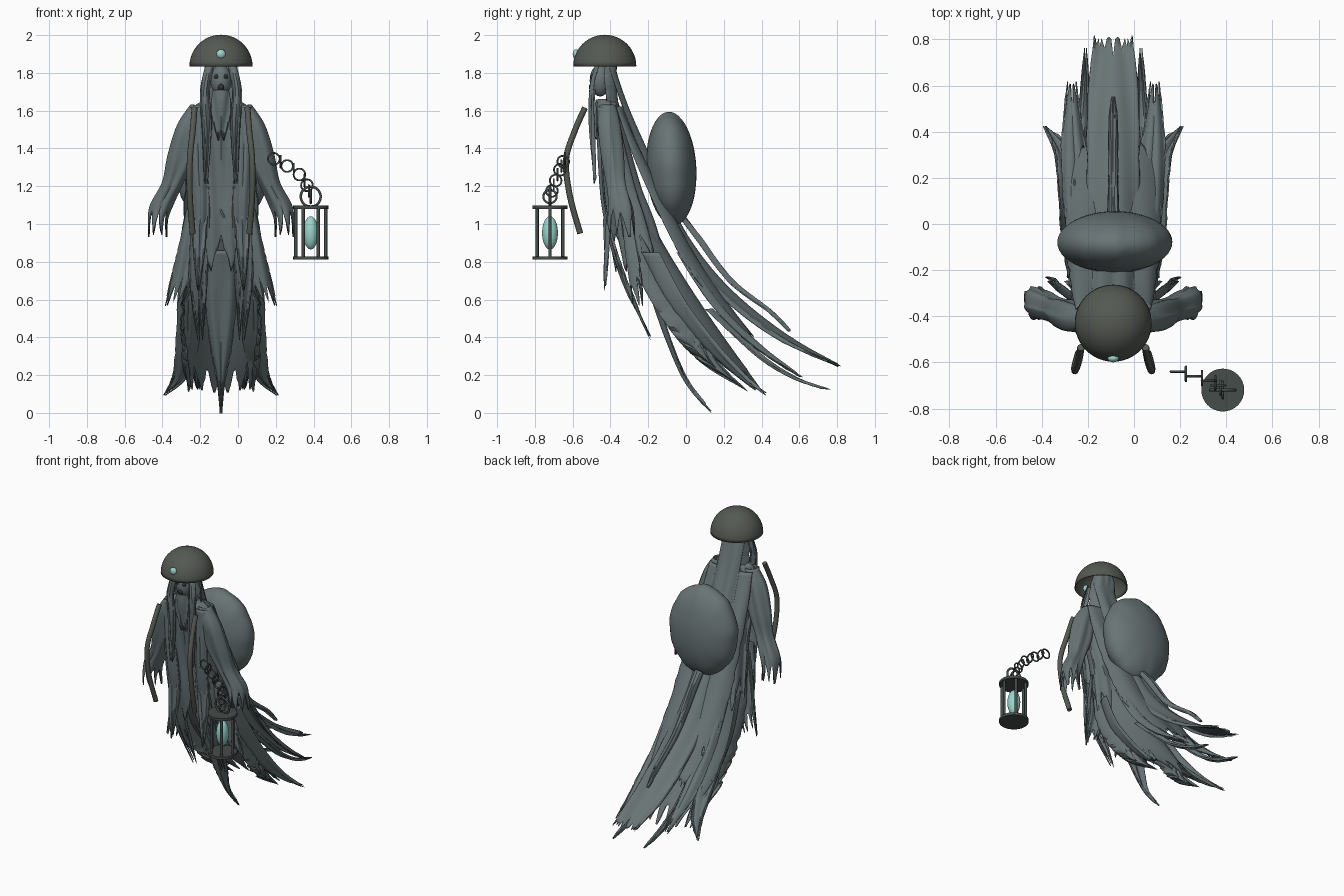
import bpy, bmesh, math, random
from mathutils import Vector, Matrix

if "Cube" in bpy.data.objects:
    bpy.data.objects.remove(bpy.data.objects["Cube"])

CX = -0.09  # symmetry line of the figure


def material(name, rgb):
    m = bpy.data.materials.new(name)
    m.diffuse_color = (*rgb, 1)
    m.use_nodes = True
    m.node_tree.nodes["Principled BSDF"].inputs["Base Color"].default_value = m.diffuse_color
    return m


CLOTH = material("cloth", (0.14, 0.175, 0.18))
DARK = material("dark", (0.03, 0.035, 0.035))
HELM = material("helmet_metal", (0.09, 0.1, 0.085))
IRON = material("iron", (0.06, 0.075, 0.07))
GLOW = material("glow", (0.33, 0.65, 0.6))


def finish(name, bm, mat, thick=0, angle=45):
    bmesh.ops.recalc_face_normals(bm, faces=bm.faces)
    me = bpy.data.meshes.new(name)
    bm.to_mesh(me)
    bm.free()
    ob = bpy.data.objects.new(name, me)
    bpy.context.collection.objects.link(ob)
    me.materials.append(mat)
    if thick:
        s = ob.modifiers.new("thickness", 'SOLIDIFY')
        s.thickness, s.offset = thick, 0
    bpy.ops.object.select_all(action='DESELECT')
    ob.select_set(True)
    bpy.context.view_layer.objects.active = ob
    bpy.ops.object.shade_smooth_by_angle(angle=math.radians(angle))
    return ob


def spline(keys, t):
    f = min(max(t, 0), 0.9999) * (len(keys) - 1)
    i = int(f)
    f -= i
    p = [keys[min(max(i + k, 0), len(keys) - 1)] for k in (-1, 0, 1, 2)]
    return [0.5 * (2*b + (c-a)*f + (2*a-5*b+4*c-d)*f*f + (3*b-a-3*c+d)*f**3)
            for a, b, c, d in zip(*p)]


def drape(name, keys, tube=False, tears=3, depth=0.15, jag=0.25, fold=0.006,
          folds=5, side=1, seed=1, nu=32, nv=30, holes=0.006):
    """Cloth through keys (x offset, y, z, half width, bow) with a torn hem."""
    rnd = random.Random(seed)
    strip = [rnd.uniform(0.35, 1) for _ in range(40)]
    edge = [rnd.random() for _ in range(nv + 1)]
    jit = [rnd.uniform(-0.03, 0.03) for _ in range(nu + 1)]
    arc = math.pi if tube else math.pi / 2
    bm = bmesh.new()
    grid = []
    for j in range(nv + 1):
        row = []
        for i in range(nu if tube else nu + 1):
            s = 2 * i / nu - 1
            q = abs(s) * tears
            cut = depth * (abs(2 * (q % 1) - 1) * 0.7 + 0.3 * (1 - strip[int(q)]))
            v = j / nv
            # the tear only pulls up the lower half of the cloth
            t = v - max(0, cut + jit[min(i, nu - i)]) * max(0, 2 * v - 1)
            x, y, z, w, b = spline(keys, t)
            a = arc * s
            if not tube:
                w *= 1 - jag * edge[j] * v * abs(s) ** 3
            wave = fold * math.cos(folds * abs(a) + 4 * t + seed) * min(1, 4 * t)
            x += w * math.sin(a) * (1 + (wave * 4 if tube else 0))
            row.append(bm.verts.new((CX + side * x, y - b * math.cos(a) + wave, z + wave * 0.6)))
        grid.append(row)
    for j in range(nv):
        n = len(grid[j])
        for i in range(n if tube else n - 1):
            if j > nv * 0.75 and rnd.random() < holes:
                continue
            k = (i + 1) % n
            bm.faces.new((grid[j][i], grid[j][k], grid[j+1][k], grid[j+1][i]))
    return finish(name, bm, CLOTH, 0.006)


def ball(name, c, r, mat, tilt=0, seg=32, wrinkle=0):
    bm = bmesh.new()
    bmesh.ops.create_uvsphere(bm, u_segments=seg, v_segments=seg // 2, radius=1)
    for v in bm.verts:
        a = math.atan2(v.co.z, v.co.x)
        rim = math.hypot(v.co.x, v.co.z)
        v.co *= 1 + wrinkle * rim * (math.sin(9 * a) + 0.6 * math.sin(17 * a + 1))
    M = Matrix.Translation(c) @ Matrix.Rotation(tilt, 4, 'X') @ Matrix.Diagonal((*r, 1))
    bm.transform(M)
    return finish(name, bm, mat)


def rod(name, c, r, h, mat, seg=24):
    bm = bmesh.new()
    bmesh.ops.create_cone(bm, cap_ends=True, segments=seg, radius1=r, radius2=r, depth=h,
                          matrix=Matrix.Translation(c))
    return finish(name, bm, mat)


def path(name, pts, r, mat, cyclic=False):
    cu = bpy.data.curves.new(name, 'CURVE')
    cu.dimensions = '3D'
    cu.bevel_depth, cu.bevel_resolution, cu.use_fill_caps = r, 3, True
    sp = cu.splines.new('POLY')
    sp.points.add(len(pts) - 1)
    for p, c in zip(sp.points, pts):
        p.co = (*c, 1)
    sp.use_cyclic_u = cyclic
    ob = bpy.data.objects.new(name, cu)
    bpy.context.collection.objects.link(ob)
    cu.materials.append(mat)


def ring(name, c, R, r, facing):
    pts = []
    for i in range(20):
        a, b = R * math.cos(i * math.pi / 10), R * math.sin(i * math.pi / 10)
        pts.append(Vector(c) + (Vector((a, 0, b)) if facing == 'y' else Vector((0, a, b))))
    path(name, pts, r, IRON, True)


# Helmet: hollow half dome with a gem on the brow
bm = bmesh.new()
bmesh.ops.create_uvsphere(bm, u_segments=48, v_segments=24, radius=0.164)
bmesh.ops.delete(bm, geom=[v for v in bm.verts if v.co.z < -0.001], context='VERTS')
bm.transform(Matrix.Translation((CX, -0.43, 1.835)))
finish("helmet", bm, HELM, 0.006)
ball("helmet_gem", (CX, -0.582, 1.9), (0.025, 0.018, 0.025), GLOW, seg=16)

# Skull face with sunken eyes and open mouth
ball("skull", (CX, -0.455, 1.76), (0.055, 0.055, 0.085), CLOTH, seg=24)
ball("mouth", (CX, -0.497, 1.725), (0.017, 0.018, 0.022), DARK, seg=12)
for s in (-1, 1):
    ball("eye_socket", (CX + s * 0.023, -0.495, 1.78), (0.014, 0.014, 0.014), DARK, seg=12)

# Hood, beard, robe to the waist, and a skirt open at the front
drape("hood", [(0, -.41, 1.96, .03, -.03), (0, -.42, 1.88, .075, -.06), (0, -.43, 1.76, .1, -.06),
               (0, -.42, 1.62, .11, -.06), (0, -.4, 1.5, .13, -.06)], depth=.1, holes=0)
drape("beard", [(0, -.48, 1.71, .04, .03), (0, -.47, 1.6, .055, .03), (0, -.46, 1.44, .015, .02)],
      tears=2, depth=.25, holes=0, nu=16)
drape("robe_body", [(0, -.42, 1.66, .08, .05), (0, -.415, 1.6, .15, .06), (0, -.4, 1.48, .17, .07),
                    (0, -.34, 1.2, .15, .09), (0, -.29, 1.0, .16, .12), (0, -.22, .72, .19, .14)],
      tube=True, tears=5, depth=.2, nu=64, nv=36, fold=.01, folds=9, seed=3)
drape("skirt_back", [(0, -.32, 1.0, .15, -.14), (0, -.27, .75, .19, -.23), (0, -.13, .5, .22, -.25),
                     (0, .06, .29, .21, -.21), (0, .34, .1, .18, -.08)], tears=4, depth=.22, nu=56, seed=4)
drape("robe_front", [(0, -.24, .86, .07, .03), (0, -.15, .6, .08, .03), (0, -.07, .36, .06, .02),
                     (0, .02, .16, .02, .015), (0, .14, .0, .004, .0)], tears=2, depth=.2, seed=5)

# Back layers: wide cape, long middle tail, narrow ridge
drape("back_cape", [(0, -.37, 1.62, .16, -.04), (0, -.29, 1.4, .18, -.05), (0, -.15, 1.08, .2, -.07),
                    (0, -.01, .8, .215, -.08), (0, .16, .55, .22, -.08), (0, .32, .38, .21, -.05)],
      tears=4, depth=.14, jag=.15, nu=48, seed=7)
drape("back_tail", [(0, -.41, 1.84, .08, -.03), (0, -.33, 1.6, .085, -.03), (0, -.21, 1.28, .1, -.05),
                    (0, -.07, .94, .11, -.07), (0, .14, .65, .115, -.09), (0, .46, .4, .115, -.08),
                    (0, .81, .245, .09, -.01)], tears=3, depth=.05, jag=.1, seed=9)
drape("back_ridge", [(0, -.1, 1.12, .03, -.03), (0, .05, .93, .025, -.03), (0, .22, .7, .02, -.03),
                     (0, .44, .53, .02, -.02), (0, .56, .42, .004, 0)], tears=1, depth=.1, nu=12)

for s in (-1, 1):
    # Sleeve opening into a fan of ragged claws
    drape("sleeve", [(.12, -.415, 1.63, .04, .04), (.16, -.41, 1.52, .07, .06), (.205, -.39, 1.36, .075, .06),
                     (.255, -.37, 1.22, .055, .05), (.315, -.345, 1.1, .06, .06), (.335, -.34, 1.02, .05, .07),
                     (.335, -.33, .91, .05, .075)], tube=True, tears=4, depth=.35, side=s, seed=11, nu=40)
    # Hair strand and long open coat edges in front
    drape("hair_strand", [(.06, -.46, 1.84, .02, .02), (.085, -.485, 1.7, .025, .02),
                          (.075, -.485, 1.5, .025, .02), (.08, -.48, 1.18, .005, 0)],
          tears=1, depth=.15, side=s, nu=12)
    drape("coat_edge", [(.12, -.44, 1.62, .04, .03), (.12, -.44, 1.35, .045, .02), (.11, -.41, 1.05, .05, .02),
                        (.12, -.32, .72, .05, .02), (.11, -.17, .37, .012, .01)],
          tears=2, depth=.2, side=s, nu=20, seed=13)
    drape("front_tatter", [(.11, -.4, 1.1, .04, .03), (.115, -.41, .9, .035, .02), (.12, -.43, .65, .006, 0)],
          tears=2, depth=.3, side=s, nu=16, seed=15)
    drape("hip_tatter", [(.13, -.3, 1.08, .05, .05), (.16, -.27, .9, .06, .06), (.2, -.23, .72, .065, .07),
                         (.25, -.21, .56, .05, .06)], tears=3, depth=.4, side=s, nu=28, seed=17)
    # Skirt side panels and trailing tails
    drape("skirt_panel", [(.14, -.14, .85, .06, .1), (.17, .0, .6, .06, .1), (.18, .18, .36, .06, .08),
                          (.22, .33, .19, .04, .04), (.3, .43, .095, .004, 0)],
          tears=2, depth=.2, side=s, seed=19)
    drape("side_tail", [(.15, -.05, .85, .05, -.05), (.16, .14, .56, .06, -.05), (.175, .36, .34, .05, -.05),
                        (.18, .62, .18, .02, 0)], tears=2, depth=.2, side=s, nu=20, seed=21)
    drape("thin_tail", [(.13, .1, .55, .04, -.04), (.135, .35, .31, .03, -.04), (.125, .55, .19, .02, -.02),
                        (.12, .76, .12, .006, 0)], tears=1, depth=.15, side=s, nu=12, seed=23)
    # Curved shoulder straps standing off the chest
    keys = [(.14, -.535, 1.615), (.15, -.59, 1.49), (.165, -.635, 1.34), (.165, -.615, 1.15), (.15, -.56, .95)]
    pts = [spline(keys, i / 24) for i in range(25)]
    path("shoulder_strap", [(CX + s * x, y, z) for x, y, z in pts], 0.016, HELM)

# Bulging backpack sack
ball("backpack", (-0.083, -0.078, 1.29), (0.248, 0.133, 0.3), CLOTH, tilt=0.05, seg=48, wrinkle=0.01)

# Lantern: plates, bars, glowing core
LX, LY = 0.385, -0.72
rod("lantern_base", (LX, LY, 0.82), 0.093, 0.018, IRON, 32)
rod("lantern_top", (LX, LY, 1.088), 0.093, 0.018, IRON, 32)
for i in range(6):
    a = i * math.tau / 6
    rod("lantern_bar", (LX + 0.079 * math.cos(a), LY + 0.079 * math.sin(a), 0.954), 0.009, 0.26, IRON, 10)
ball("lantern_core", (LX, LY, 0.953), (0.04, 0.042, 0.088), GLOW, seg=24)

# Handle rings and alternating chain links
ring("handle_ring", (LX, LY, 1.145), 0.053, 0.007, 'y')
ring("handle_ring_small", (LX, LY, 1.145), 0.035, 0.006, 'x')
links = [(.19, -.64, 1.345), (.225, -.65, 1.33), (.26, -.66, 1.307), (.295, -.668, 1.287),
         (.325, -.68, 1.262), (.352, -.69, 1.23), (.365, -.7, 1.205), (.375, -.71, 1.175)]
for i, c in enumerate(links):
    ring("chain_link", c, 0.031, 0.005, 'x' if i % 2 else 'y')
